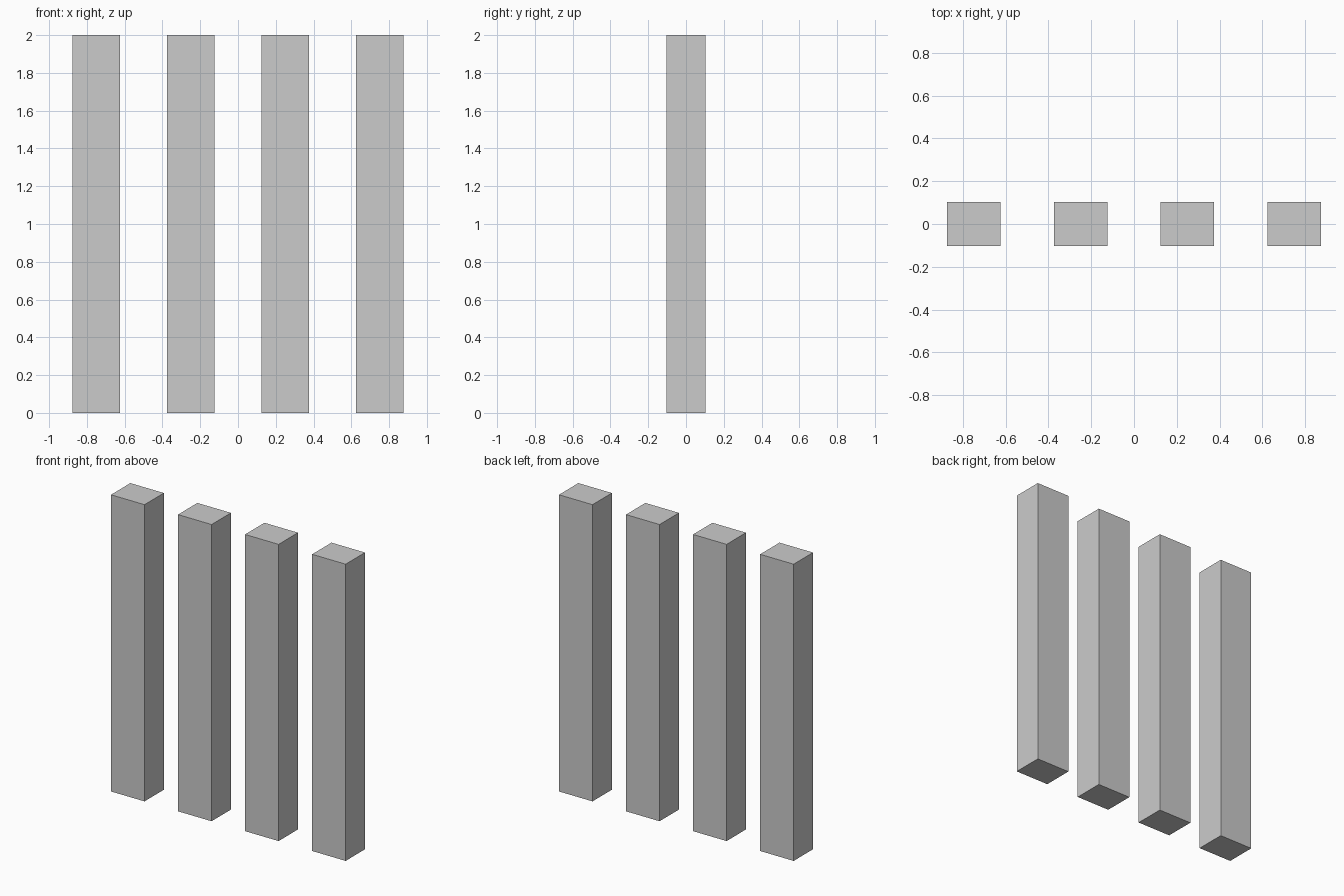
import bpy

if "Cube" in bpy.data.objects:
    bpy.data.objects.remove(bpy.data.objects["Cube"])

WIDTH, DEPTH, HEIGHT, SPACING = 0.25, 0.206, 2.0, 0.5


def add_post(name, x):
    bpy.ops.mesh.primitive_cube_add(size=1, location=(x, 0, HEIGHT / 2))
    post = bpy.context.object
    post.name = name
    post.scale = (WIDTH, DEPTH, HEIGHT)
    bpy.ops.object.transform_apply(location=False, rotation=False, scale=True)


# Row of four evenly spaced upright posts
for i in range(4):
    add_post(f"post_{i + 1}", (i - 1.5) * SPACING)
